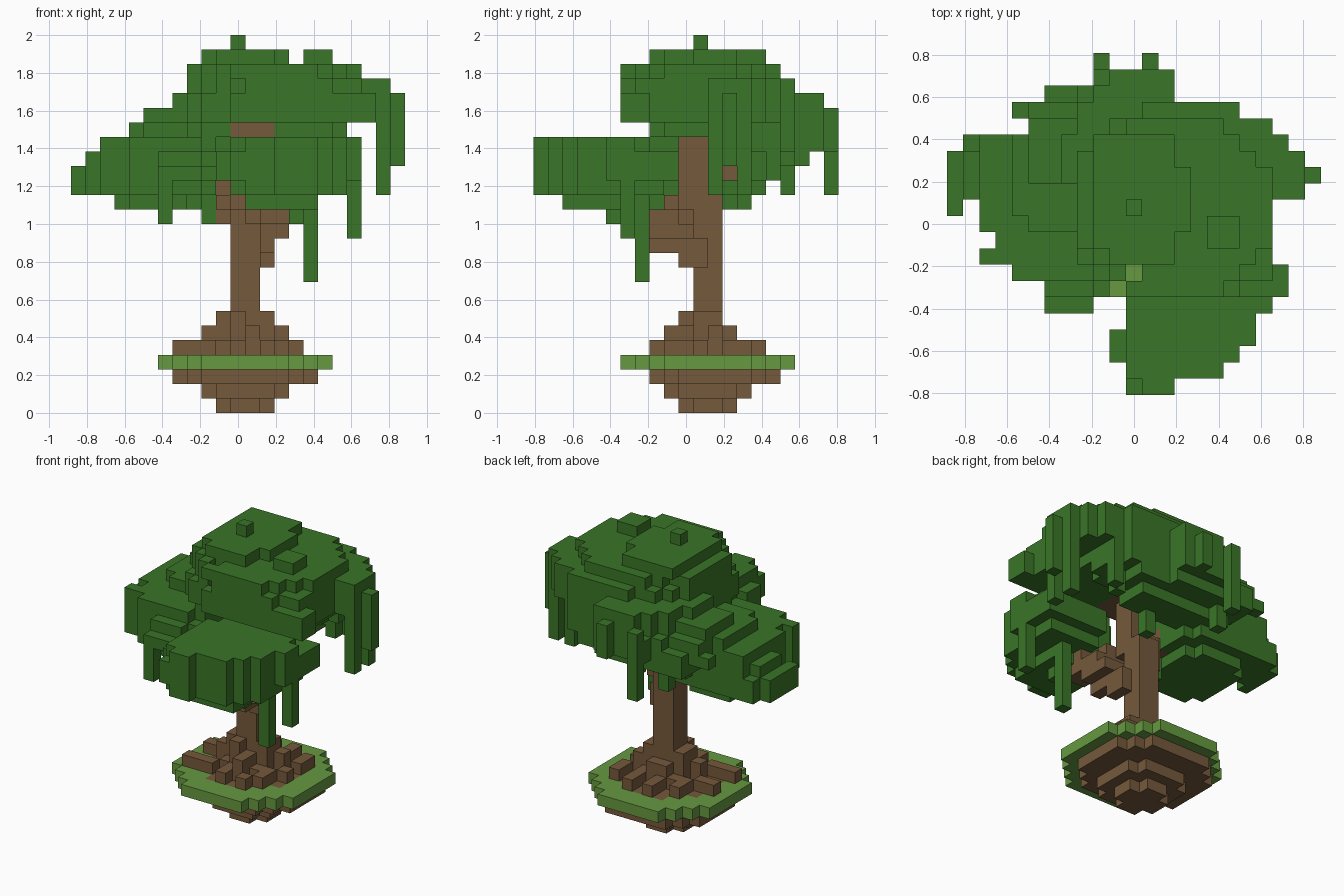
import bpy
import bmesh
from mathutils import Vector

cube = bpy.data.objects.get("Cube")
if cube:
    bpy.data.objects.remove(cube, do_unlink=True)

UNIT = 2 / 26  # edge length of one block


def make_material(name, colour):
    material = bpy.data.materials.new(name)
    material.use_nodes = True
    rgba = (*colour, 1)
    material.diffuse_color = rgba
    material.node_tree.nodes["Principled BSDF"].inputs["Base Color"].default_value = rgba
    return material


def box(x0, x1, y0, y1, z0, z1):
    """Block cells filling an inclusive range."""
    return {(x, y, z)
            for x in range(x0, x1 + 1)
            for y in range(y0, y1 + 1)
            for z in range(z0, z1 + 1)}


def rounded_layer(z, x0, x1, y0, y1, power):
    """One flat layer of cells with rounded corners."""
    mid_x, mid_y = (x0 + x1) / 2, (y0 + y1) / 2
    radius_x, radius_y = (x1 - x0 + 1) / 2, (y1 - y0 + 1) / 2
    return {(x, y, z) for x, y, z in box(x0, x1, y0, y1, z, z)
            if abs((x - mid_x) / radius_x) ** power
            + abs((y - mid_y) / radius_y) ** power <= 1}


def stack(bottom, layers, power):
    """Rounded layers piled upward from the bottom level."""
    cells = set()
    for level, extent in enumerate(layers):
        cells |= rounded_layer(bottom + level, *extent, power)
    return cells


def build_blocks(name, cells, solid, material):
    """Mesh the exposed sides of the cells."""
    bm = bmesh.new()
    corners = {}

    def vertex(point):
        key = tuple(round(c * 2) for c in point)
        if key not in corners:
            corners[key] = bm.verts.new(point * UNIT)
        return corners[key]

    for cell in sorted(cells):
        centre = Vector(cell) + Vector((0, 0, 0.5))
        for axis in range(3):
            for sign in (-1, 1):
                normal = Vector((0, 0, 0))
                normal[axis] = sign
                neighbour = tuple(int(a + b) for a, b in zip(cell, normal))
                if neighbour in solid:
                    continue
                side = Vector((0, 0, 0))
                side[(axis + 1) % 3] = 0.5
                up = normal.cross(side)
                middle = centre + normal / 2
                quad = [middle - side - up, middle + side - up,
                        middle + side + up, middle - side + up]
                bm.faces.new([vertex(p) for p in quad])
    mesh = bpy.data.meshes.new(name)
    bm.to_mesh(mesh)
    bm.free()
    mesh.materials.append(material)
    bpy.context.collection.objects.link(bpy.data.objects.new(name, mesh))


# Floating island: soil steps, then a grass rim around bare earth
soil = stack(0, [(-1, 2, 0, 3), (-2, 3, -1, 4), (-4, 5, -2, 6)], 2.2)
turf = rounded_layer(3, -5, 6, -4, 7, 2.15)
earth = rounded_layer(3, -3, 4, -2, 5, 2)
soil |= earth
grass = turf - earth

# Trunk with stepped roots and three branches
trunk = box(0, 1, 1, 2, 4, 14) | box(0, 1, 0, 1, 14, 19) | box(0, 2, -2, 1, 19, 19)
roots = [
    (-1, 2, 0, 3, 4, 4), (0, 1, 0, 3, 5, 5), (-1, 2, 1, 2, 5, 6),
    (0, 0, 0, 0, 6, 6), (-2, -2, 1, 1, 4, 5), (-4, -3, 2, 2, 4, 4),
    (3, 3, 2, 2, 4, 5), (4, 4, 1, 1, 4, 4), (1, 1, -1, -1, 4, 5),
    (0, 0, -2, -1, 4, 4), (-2, -2, -1, -1, 4, 4), (3, 3, -1, 0, 4, 4),
    (0, 0, 4, 5, 4, 4), (2, 2, 4, 5, 4, 4), (-2, -2, 3, 4, 4, 4),
    (-4, -3, -1, -1, 4, 4), (4, 4, 3, 4, 4, 4), (2, 2, -2, -2, 4, 4),
]
branches = [
    (2, 2, 0, 1, 10, 10), (2, 2, -2, 1, 11, 11), (2, 3, -2, 0, 12, 12),
    (1, 3, -2, -1, 13, 13), (2, 2, -1, -1, 14, 14), (2, 3, -4, -3, 13, 14),
    (-1, -1, 0, 1, 13, 15), (-1, -1, -1, -1, 14, 14), (-3, -2, 1, 1, 15, 16),
    (1, 1, 3, 3, 16, 16),
]
for extent in roots + branches:
    trunk |= box(*extent)

# Plan outline of the foliage: first and last cell per row, front to back
outline = [
    (0, 2), (0, 5), (-1, 6), (-1, 7), (0, 7), (-5, 8), (-5, 9),
    (-7, 9), (-9, 8), (-8, 8), (-9, 8), (-9, 8), (-11, 10), (-11, 11),
    (-11, 10), (-10, 9), (-6, 8), (-7, 6), (-5, 2), (-2, 2), (-2, 1),
]

# Three leafy lobes, each piled from its underside to its top
main_lobe = stack(16, [
    (-4, 4, 4, 6), (-5, 5, 4, 8), (-4, 7, 3, 9), (-3, 7, -2, 9),
    (-3, 11, -4, 9), (-3, 11, -4, 9)], 4)
crown = stack(22, [(-3, 10, -4, 7), (-3, 8, -4, 6), (-2, 3, -2, 5)], 2.2)
crown |= box(-3, 3, -1, 4, 20, 23) | box(-2, 2, -1, 5, 24, 24)
side_lobe = stack(14, [
    (-8, -3, -2, 4), (-11, -2, -4, 5), (-11, -2, -5, 5), (-10, -2, -4, 5),
    (-9, -2, -3, 7), (-7, -2, 0, 7), (-6, -3, 3, 6)], 4)
front_lobe = stack(14, [
    (1, 5, -8, -4), (0, 7, -10, -3), (-1, 7, -10, -3), (-1, 8, -10, -3),
    (0, 8, -10, -3)], 4)
front_lobe |= stack(15, [(3, 7, -5, -2), (3, 8, -5, -1), (3, 8, -5, -1)], 4)
leaves = {(x, y, z) for x, y, z in main_lobe | crown | side_lobe | front_lobe
          if outline[y + 10][0] <= x <= outline[y + 10][1]}

# Small tufts on top and at the rim
leaves |= box(0, 0, 1, 1, 25, 25) | box(5, 6, -1, 0, 23, 24) | box(8, 9, -4, -3, 20, 20)
leaves |= box(-4, -4, 3, 5, 20, 21) | box(-5, -3, 8, 8, 17, 18)

# Hanging strands: column, lowest and highest level
for x, y, low, high in [
        (5, -3, 9, 15), (8, -4, 12, 18), (-5, -5, 13, 16), (-2, 0, 13, 16),
        (4, -5, 13, 14), (2, 4, 14, 18), (-3, 7, 15, 18), (-2, 10, 15, 20),
        (1, 10, 18, 20), (7, 6, 16, 20), (6, 5, 16, 19), (10, 4, 15, 21),
        (10, 2, 15, 21), (10, 3, 18, 21), (11, 3, 17, 21), (-9, -2, 15, 17),
        (-11, 1, 15, 16)]:
    leaves |= box(x, x, y, y, low, high)

# Gaps that let light through to the grass
leaves -= box(0, 0, -3, -3, 10, 25) | box(-2, -1, -5, -5, 10, 25)
leaves -= box(-1, -1, -4, -4, 10, 25)
leaves -= trunk

solid = soil | grass | trunk | leaves
bark_brown = make_material("bark brown", (0.18, 0.1, 0.045))
grass_green = make_material("grass green", (0.133, 0.315, 0.051))
leaf_green = make_material("leaf green", (0.042, 0.179, 0.021))

build_blocks("island_soil", soil, solid, bark_brown)
build_blocks("island_grass", grass, solid, grass_green)
build_blocks("trunk_and_roots", trunk, solid, bark_brown)
build_blocks("foliage", leaves, solid, leaf_green)
